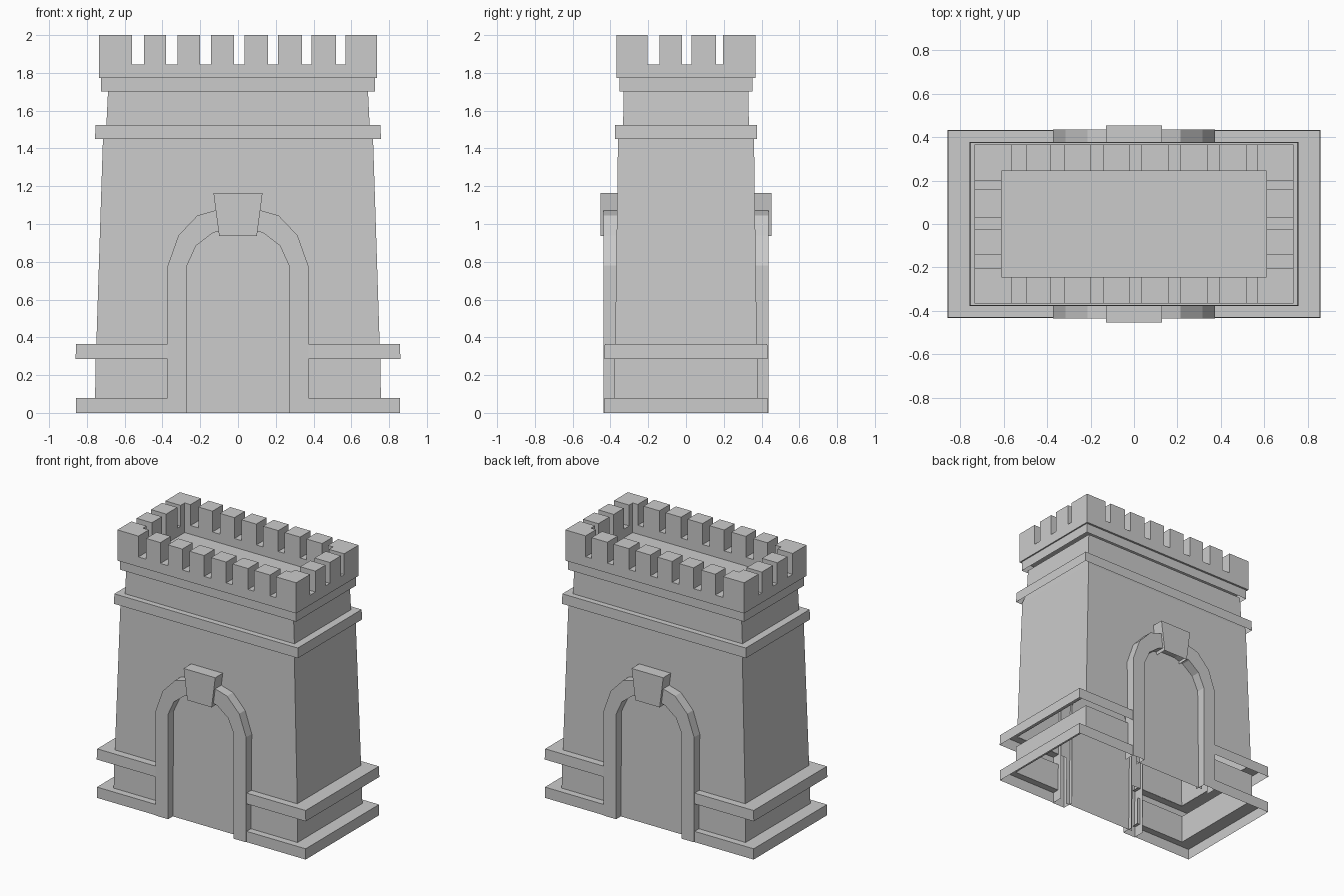
import bpy, bmesh

old = bpy.data.objects.get("Cube")
if old:
    bpy.data.objects.remove(old, do_unlink=True)

stone = bpy.data.materials.new("grey_stone")
stone.use_nodes = True
COLOUR = (0.6, 0.6, 0.6, 1)
stone.diffuse_color = COLOUR
stone.node_tree.nodes["Principled BSDF"].inputs["Base Color"].default_value = COLOUR


def finish(name, bm):
    mesh = bpy.data.meshes.new(name)
    bm.to_mesh(mesh)
    bm.free()
    mesh.materials.append(stone)
    obj = bpy.data.objects.new(name, mesh)
    bpy.context.collection.objects.link(obj)
    return obj


def loft(name, levels, bottom=False, top=True):
    """Stack of rectangles, each given as half width, half depth, height."""
    bm = bmesh.new()
    rings = [[bm.verts.new((sx * hx, sy * hy, z))
              for sx, sy in ((-1, -1), (1, -1), (1, 1), (-1, 1))]
             for hx, hy, z in levels]
    for a, b in zip(rings, rings[1:]):
        for i in range(4):
            j = (i + 1) % 4
            bm.faces.new((a[i], a[j], b[j], b[i]))
    if bottom:
        bm.faces.new(rings[0][::-1])
    if top:
        bm.faces.new(rings[-1])
    return finish(name, bm)


def side_course(name, side, levels):
    """Open U-shaped wall around one end of the tower, stopping at the arches."""
    bm = bmesh.new()
    rows = []
    for hx, hy, z in levels:
        path = [(.35, -hy), (hx, -hy), (hx, hy), (.35, hy)][::side]
        rows.append([bm.verts.new((side * x, y, z)) for x, y in path])
    for a, b in zip(rows, rows[1:]):
        for i in range(3):
            bm.faces.new((a[i], a[i + 1], b[i + 1], b[i]))
    return finish(name, bm)


def hollow_prism(name, outline, y0, y1, floor):
    """Extruded outline, open at the back and along its lowest edges."""
    bm = bmesh.new()
    a = [bm.verts.new((x, y0, z)) for x, z in outline]
    b = [bm.verts.new((x, y1, z)) for x, z in outline]
    bm.faces.new(a[::-1])
    bm.faces.new(b)
    for i in range(len(a)):
        j = (i + 1) % len(a)
        bm.faces.new((a[i], a[j], b[j], b[i]))
    bmesh.ops.recalc_face_normals(bm, faces=bm.faces)
    unseen = [f for f in bm.faces
              if all(abs(v.co.y - y0) < .001 for v in f.verts)
              or all(abs(v.co.z - floor) < .001 for v in f.verts)]
    bmesh.ops.delete(bm, geom=unseen, context="FACES")
    return finish(name, bm)


# Tapered hollow tower: front and back walls reach the ground between the jambs
bm = bmesh.new()
X0, X1, Y0, Y1, YG = .75, .715, .375, .36, .38
for s in (-1, 1):
    wall = [(-.3, YG, 0), (.3, YG, 0), (.3, Y0, .363), (X0, Y0, .363),
            (X1, Y1, 1.45), (-X1, Y1, 1.45), (-X0, Y0, .363), (-.3, Y0, .363)]
    bm.faces.new([bm.verts.new((x, s * y, z)) for x, y, z in wall][::-s])
    end = [(X0, -Y0, .363), (X0, Y0, .363), (X1, Y1, 1.45), (X1, -Y1, 1.45)]
    bm.faces.new([bm.verts.new((s * x, y, z)) for x, y, z in end][::s])
bmesh.ops.remove_doubles(bm, verts=bm.verts, dist=.0005)
finish("tower_body", bm)
loft("upper_storey", [(.715, .36, 1.45), (.697, .333, 1.52), (.688, .33, 1.706)],
     top=False)

# Upper string courses, open underneath
loft("middle_band", [(.757, .377, 1.449), (.754, .375, 1.523), (.69, .33, 1.523)],
     top=False)
loft("cornice_band", [(.725, .352, 1.702), (.725, .352, 1.772), (.68, .32, 1.772)],
     top=False)

# Parapet with sunken roof
parapet = loft("parapet", [(.735, .367, 1.772), (.735, .367, 2),
                           (.61, .245, 2), (.61, .245, 1.78)], bottom=True)

# Crenel cutters: seven across the width, three across the depth
bm = bmesh.new()


def add_box(x0, x1, y0, y1, z0, z1):
    verts = bmesh.ops.create_cube(bm, size=1)["verts"]
    for v in verts:
        v.co = (x1 if v.co.x > 0 else x0, y1 if v.co.y > 0 else y0,
                z1 if v.co.z > 0 else z0)


for side in (-1, 1):
    for i in range(-3, 4):
        c = .007 + i * .179
        half = .028 - i * .0013
        add_box(c - half, c + half, *sorted((side * .2, side * .5)), 1.845, 2.1)
    for i in range(-1, 2):
        c = .003 + i * .175
        half = .025 - i * .006
        add_box(*sorted((side * .56, side * .9)), c - half, c + half, 1.845, 2.1)
cutter = finish("crenel_cutter", bm)
cutter.hide_render = True
cut = parapet.modifiers.new("crenels", "BOOLEAN")
cut.operation = "DIFFERENCE"
cut.object = cutter
cut.solver = "EXACT"
bpy.context.view_layer.update()
evaluated = parapet.evaluated_get(bpy.context.evaluated_depsgraph_get())
cut_mesh = bpy.data.meshes.new_from_object(evaluated)
parapet.modifiers.clear()
parapet.data = cut_mesh
bpy.data.objects.remove(cutter, do_unlink=True)

# Base: plinth rising into the lower wall, then a hollow dado band above it
for side, label in ((1, "left"), (-1, "right")):
    side_course(label + "_plinth", side, [(.858, .431, 0), (.858, .431, .08),
                                          (.756, .38, .08), (.755, .378, .285)])
    side_course(label + "_dado_band", side, [(.86, .432, .285), (.857, .43, .364),
                                             (.748, .372, .364)])

# Arch surround and keystone on the front and back
outer = [(.372, 0), (.372, .78), (.315, .94), (.215, 1.045), (.075, 1.085)]
inner = [(.27, 0), (.27, .78), (.222, .885), (.135, .952), (.06, .975)]


def mirrored(half):
    return half + [(-x, z) for x, z in reversed(half)]


arch = mirrored(outer) + mirrored(inner)[::-1]
keystone = [(.13, 1.165), (.1, .937), (-.1, .937), (-.13, 1.165)]
for side, label in ((-1, "front"), (1, "back")):
    hollow_prism(label + "_arch", arch, side * .35, side * .436, 0)
    hollow_prism(label + "_keystone", keystone, side * .35, side * .453, .937)
